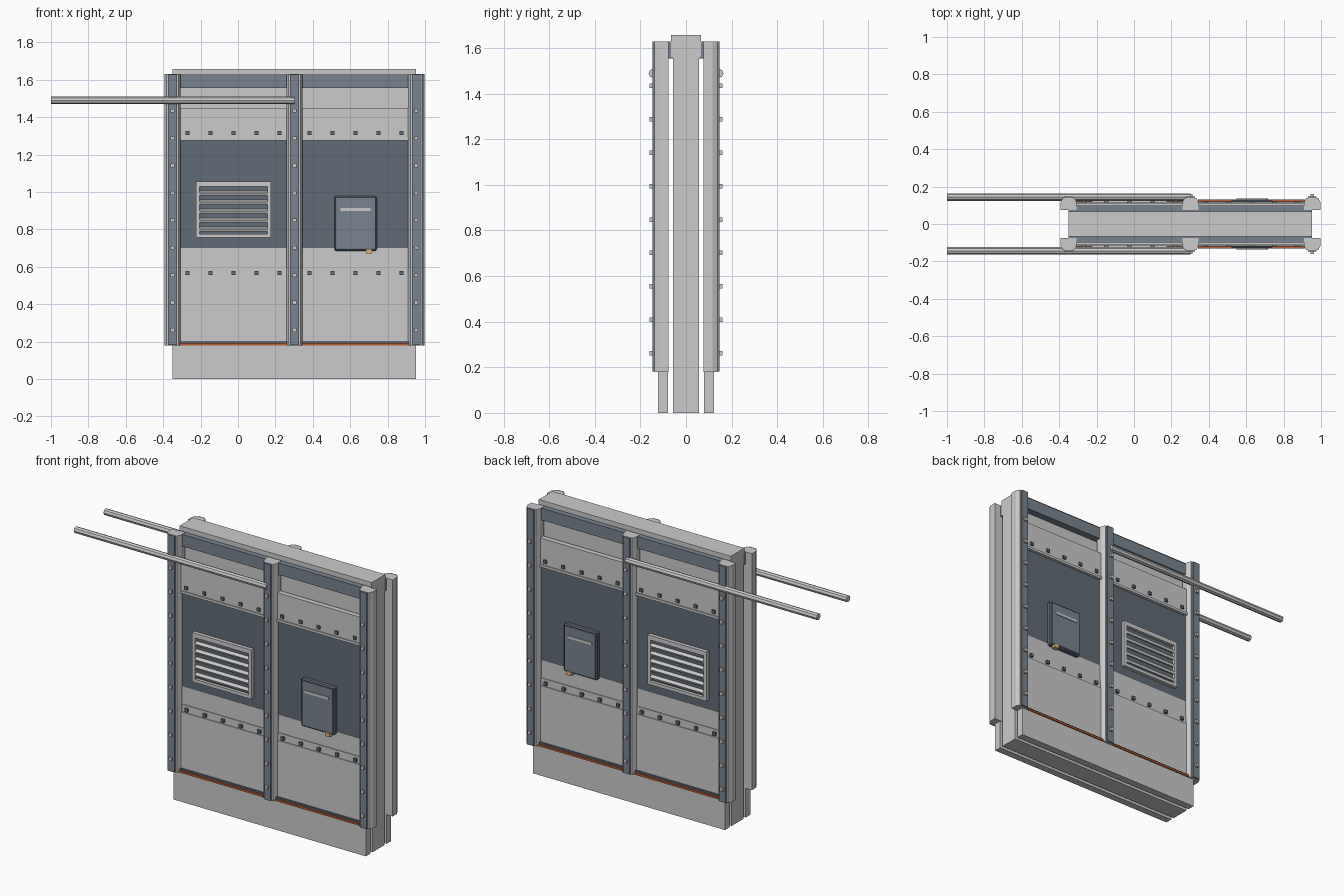
import bpy, bmesh
from math import radians
from mathutils import Matrix, Vector

if "Cube" in bpy.data.objects:
    bpy.data.objects.remove(bpy.data.objects["Cube"])


def material(name, rgb):
    m = bpy.data.materials.new(name)
    m.diffuse_color = (*rgb, 1)
    m.use_nodes = True
    m.node_tree.nodes["Principled BSDF"].inputs["Base Color"].default_value = m.diffuse_color
    return m


PANEL = material("dark_panel", (0.12, 0.145, 0.18))
STEEL = material("blue_steel", (0.19, 0.23, 0.28))
RUST = material("rust", (0.5, 0.11, 0.035))
BRASS = material("brass", (0.75, 0.5, 0.18))


def finish(name, bm, mat=None, mirror=True, bevel=0):
    bmesh.ops.recalc_face_normals(bm, faces=bm.faces)
    me = bpy.data.meshes.new(name)
    bm.to_mesh(me)
    bm.free()
    ob = bpy.data.objects.new(name, me)
    bpy.context.collection.objects.link(ob)
    if mat:
        me.materials.append(mat)
    if bevel:
        b = ob.modifiers.new("bevel", 'BEVEL')
        b.width, b.segments = bevel, 1
    if mirror:
        m = ob.modifiers.new("both_faces", 'MIRROR')
        m.use_axis = (False, True, False)
    return ob


def add_box(bm, x0, x1, y0, y1, z0, z1, tilt=0):
    c = Vector(((x0 + x1) / 2, (y0 + y1) / 2, (z0 + z1) / 2))
    mat = (Matrix.Translation(c) @ Matrix.Rotation(tilt, 4, 'X')
           @ Matrix.Diagonal((x1 - x0, y1 - y0, z1 - z0, 1)))
    bmesh.ops.create_cube(bm, size=1, matrix=mat)


def boxes(name, dims, mat=None, mirror=True, bevel=0):
    bm = bmesh.new()
    for d in dims:
        add_box(bm, *d)
    return finish(name, bm, mat, mirror, bevel)


X0, X1 = -0.35, 0.953
POSTS = (-0.35, 0.302, 0.953)
BAYS = ((-0.31, 0.262), (0.342, 0.913))

# Central wall slab and its cap
boxes("core_wall", [(X0, X1, -0.057, 0.057, 0, 1.60)], mirror=False)
boxes("core_cap", [(X0, X1, -0.066, 0.066, 1.56, 1.657)], mirror=False)

# Everything below is modelled on the front and mirrored to the back
boxes("top_beam", [(X0, X1, -0.10, -0.056, 1.555, 1.628)], STEEL)
boxes("base_plinth", [(X0, X1, -0.123, -0.079, 0, 0.18)])
boxes("dark_panel", [(a, b, -0.10, -0.08, 0.55, 1.30) for a, b in BAYS], PANEL)
boxes("middle_band", [(a, b, -0.102, -0.082, 0.54, 0.70) for a, b in BAYS])
boxes("lower_plate", [(a, b, -0.112, -0.08, 0.19, 0.545) for a, b in BAYS])
boxes("lower_plate_flange", [(a, b, -0.106, -0.08, 0.54, 0.59) for a, b in BAYS])
boxes("upper_plate", [(a, b, -0.112, -0.08, 1.29, 1.45) for a, b in BAYS])
boxes("upper_ledge", [(a, b, -0.118, -0.08, 1.275, 1.29) for a, b in BAYS])
boxes("kick_strip", [(a, b, -0.12, -0.08, 0.192, 0.202) for a, b in BAYS], PANEL)
boxes("rust_sill", [(a, b, -0.13, -0.08, 0.18, 0.192) for a, b in BAYS], RUST)

# Rows of square bolts along the plates
R = 0.01
boxes("upper_plate_bolts",
      [(x - R, x + R, -0.122, -0.105, 1.305, 1.325)
       for a, b in BAYS for x in [a + 0.04 + i * 0.123 for i in range(5)]], PANEL)
boxes("lower_plate_bolts",
      [(x - R, x + R, -0.12, -0.1, 0.556, 0.576)
       for a, b in BAYS for x in [a + 0.04 + i * 0.123 for i in range(5)]], PANEL)

# Chamfered posts
bm = bmesh.new()
for cx in POSTS:
    prof = [(-0.043, -0.076), (-0.043, -0.116), (-0.032, -0.138),
            (0.032, -0.138), (0.043, -0.116), (0.043, -0.076)]
    f = bm.faces.new([bm.verts.new((cx + x, y, 0.18)) for x, y in prof])
    ext = bmesh.ops.extrude_face_region(bm, geom=[f])
    bmesh.ops.translate(bm, vec=(0, 0, 1.45),
                        verts=[v for v in ext["geom"] if isinstance(v, bmesh.types.BMVert)])
finish("posts", bm)
boxes("post_strips", [(x - 0.023, x + 0.023, -0.148, -0.13, 0.181, 1.629) for x in POSTS], STEEL)
boxes("post_bolts",
      [(x - R, x + R, -0.161, -0.14, z - R, z + R)
       for x in POSTS for z in [0.262 + i * 0.1465 for i in range(9)]])

# Louvred vent: backing, frame and tilted slats
VX0, VX1, VZ0, VZ1, W = -0.225, 0.177, 0.755, 1.057, 0.02
boxes("vent_backing", [(VX0 + 0.01, VX1 - 0.01, -0.104, -0.09, VZ0 + 0.01, VZ1 - 0.01)], PANEL)
boxes("vent_frame", [
    (VX0, VX0 + W, -0.122, -0.09, VZ0, VZ1),
    (VX1 - W, VX1, -0.122, -0.09, VZ0, VZ1),
    (VX0 + W, VX1 - W, -0.122, -0.09, VZ0, VZ0 + W),
    (VX0 + W, VX1 - W, -0.122, -0.09, VZ1 - W * 1.4, VZ1)])
boxes("vent_slats",
      [(VX0 + W, VX1 - W, -0.124, -0.102, z - 0.008, z + 0.008, radians(25))
       for z in [VZ0 + 0.045 + i * 0.048 for i in range(5)]])

# Junction box with lid, handle and brass latch
boxes("junction_box", [(0.516, 0.742, -0.126, -0.09, 0.685, 0.977)], PANEL, bevel=0.006)
boxes("junction_box_lid", [(0.526, 0.732, -0.131, -0.12, 0.697, 0.967)], STEEL)
boxes("junction_box_handle", [(0.547, 0.708, -0.136, -0.125, 0.898, 0.914)])
boxes("junction_box_latch", [(0.685, 0.717, -0.136, -0.11, 0.672, 0.694)], BRASS)

# Long octagonal rail running past the wall
bm = bmesh.new()
bmesh.ops.create_cone(bm, cap_ends=True, segments=8, radius1=0.02, radius2=0.02, depth=1.302,
                      matrix=Matrix.Translation((-0.349, -0.144, 1.489)) @ Matrix.Rotation(radians(90), 4, 'Y'))
finish("side_rail", bm)
